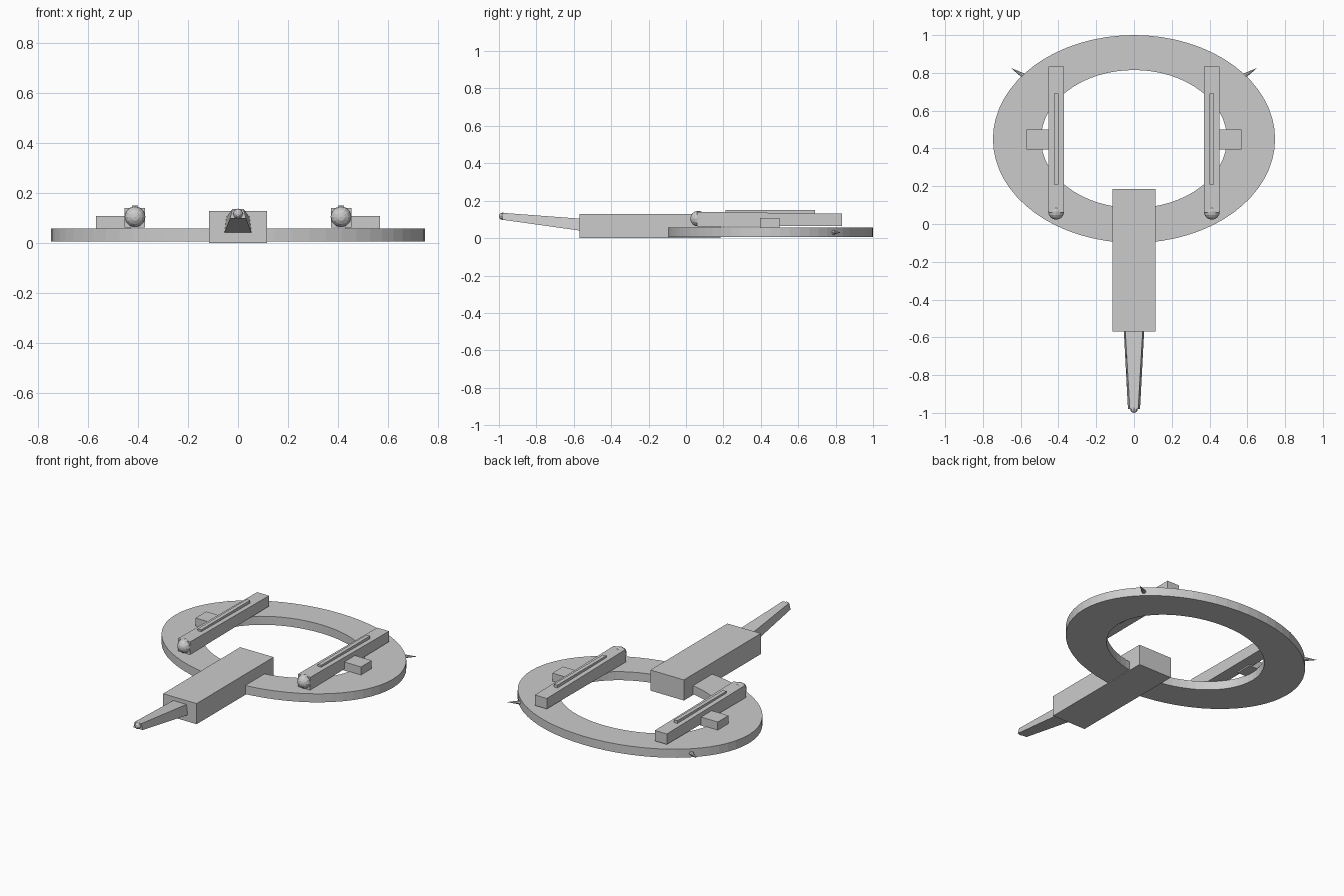
import bpy, bmesh, math
from mathutils import Vector

if "Cube" in bpy.data.objects:
    bpy.data.objects.remove(bpy.data.objects["Cube"])


def make_object(name, bm):
    bmesh.ops.recalc_face_normals(bm, faces=bm.faces)
    mesh = bpy.data.meshes.new(name)
    bm.to_mesh(mesh)
    bm.free()
    ob = bpy.data.objects.new(name, mesh)
    bpy.context.collection.objects.link(ob)
    return ob


def loft(name, a, b):
    """Closed solid between two matching cross-sections."""
    bm = bmesh.new()
    va, vb = ([bm.verts.new(p) for p in s] for s in (a, b))
    n = len(va)
    bm.faces.new(va)
    bm.faces.new(vb[::-1])
    for i in range(n):
        j = (i + 1) % n
        bm.faces.new((va[i], vb[i], vb[j], va[j]))
    return make_object(name, bm)


def section(x, y, half_bottom, half_top, z0, z1):
    return [(x - half_bottom, y, z0), (x + half_bottom, y, z0),
            (x + half_top, y, z1), (x - half_top, y, z1)]


def box(name, x0, x1, y0, y1, z0, z1):
    c, h = (x0 + x1) / 2, (x1 - x0) / 2
    return loft(name, section(c, y0, h, h, z0, z1), section(c, y1, h, h, z0, z1))


def ball(name, loc, r, segs, rings):
    bm = bmesh.new()
    bmesh.ops.create_uvsphere(bm, u_segments=segs, v_segments=rings, radius=r)
    ob = make_object(name, bm)
    ob.rotation_euler.x = math.radians(90)
    ob.location = loc
    return ob


# Flat oval ring
N = 64
bm = bmesh.new()
loops = []
for rx, ry, z in ((0.747, 0.55, 0.005), (0.747, 0.55, 0.058),
                  (0.492, 0.365, 0.058), (0.492, 0.365, 0.005)):
    loops.append([bm.verts.new((rx * math.cos(2 * math.pi * i / N),
                                0.45 + ry * math.sin(2 * math.pi * i / N), z))
                  for i in range(N)])
for k in range(4):
    a, b = loops[k], loops[(k + 1) % 4]
    for i in range(N):
        j = (i + 1) % N
        bm.faces.new((a[i], a[j], b[j], b[i]))
make_object("oval_ring", bm)

# Main body and tapered nose
box("body", -0.115, 0.115, -0.57, 0.185, 0.0, 0.128)
loft("nose", section(0, -0.565, 0.054, 0.046, 0.04, 0.104),
     section(0, -0.98, 0.032, 0.022, 0.098, 0.135))
ball("nose_tip", (0, -0.98, 0.117), 0.02, 8, 6)

# Side pods, repeated left and right
for s, side in ((-1, "left"), (1, "right")):
    x = s * 0.412
    loft(side + "_pod", section(x, 0.06, 0.041, 0.041, 0.061, 0.14),
         section(x, 0.835, 0.041, 0.041, 0.066, 0.131))
    ball(side + "_pod_cap", (x, 0.065, 0.104), 0.042, 12, 8)
    box(side + "_pod_rail", x - 0.012, x + 0.012, 0.21, 0.69, 0.125, 0.15)
    bx = sorted((s * 0.43, s * 0.568))
    box(side + "_pod_mount", bx[0], bx[1], 0.395, 0.50, 0.055, 0.108)

    # Small spike on the ring edge
    base, tip = Vector((s * 0.585, 0.785, 0.03)), Vector((s * 0.65, 0.825, 0.03))
    bm = bmesh.new()
    bmesh.ops.create_cone(bm, cap_ends=True, segments=8, radius1=0.013,
                          radius2=0.0005, depth=(tip - base).length)
    spike = make_object(side + "_spike", bm)
    spike.location = (base + tip) / 2
    spike.rotation_euler = (tip - base).to_track_quat('Z', 'Y').to_euler()
